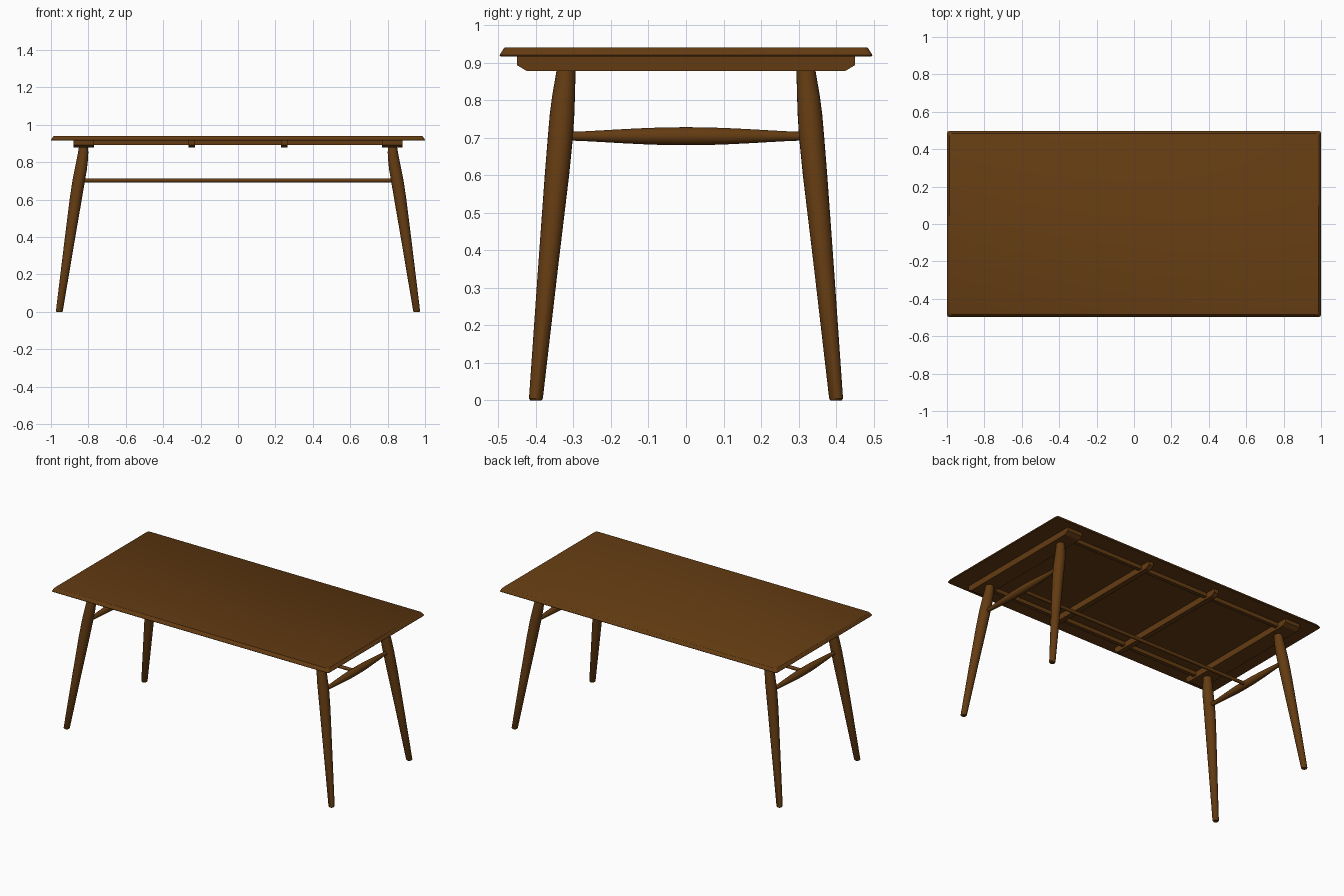
import bpy, bmesh, math

if "Cube" in bpy.data.objects:
    bpy.data.objects.remove(bpy.data.objects["Cube"])

wood = bpy.data.materials.new("dark brown wood")
wood.diffuse_color = (0.125, 0.044, 0.006, 1)
wood.use_nodes = True
wood.node_tree.nodes["Principled BSDF"].inputs["Base Color"].default_value = wood.diffuse_color


def loft(name, rings, smooth=False):
    """Skin a list of equal-length closed rings and cap both ends."""
    bm = bmesh.new()
    vs = [[bm.verts.new(p) for p in r] for r in rings]
    n = len(vs[0])
    for a, b in zip(vs, vs[1:]):
        for i in range(n):
            j = (i + 1) % n
            bm.faces.new((a[i], a[j], b[j], b[i]))
    bm.faces.new(vs[0][::-1])
    bm.faces.new(vs[-1])
    bmesh.ops.recalc_face_normals(bm, faces=bm.faces)
    me = bpy.data.meshes.new(name)
    bm.to_mesh(me)
    bm.free()
    me.materials.append(wood)
    ob = bpy.data.objects.new(name, me)
    bpy.context.collection.objects.link(ob)
    if smooth:
        bpy.ops.object.select_all(action='DESELECT')
        ob.select_set(True)
        bpy.context.view_layer.objects.active = ob
        bpy.ops.object.shade_smooth_by_angle(angle=math.radians(40))
    return ob


def circle(n=24):
    return [(math.cos(2 * math.pi * i / n), math.sin(2 * math.pi * i / n)) for i in range(n)]


def rounded_rect(hx, hy, z, r=0.012, n=4):
    pts = []
    for k, (sx, sy) in enumerate([(1, 1), (-1, 1), (-1, -1), (1, -1)]):
        for i in range(n + 1):
            a = math.pi / 2 * (k + i / n)
            pts.append((sx * (hx - r) + r * math.cos(a), sy * (hy - r) + r * math.sin(a), z))
    return pts


# Table top with an edge sloping in towards the top
loft("table_top", [rounded_rect(1 - d, 0.497 - d, z) for d, z in
                   [(0.002, 0.917), (0, 0.920), (0.010, 0.936), (0.014, 0.940)]], True)

# Cross battens with chamfered lower corners
for name, x, w in [("end_batten_left", -0.825, 0.108), ("end_batten_right", 0.825, 0.108),
                   ("middle_batten_left", -0.248, 0.034), ("middle_batten_right", 0.248, 0.034)]:
    prof = [(-0.45, 0.918), (-0.45, 0.893), (-0.425, 0.878),
            (0.425, 0.878), (0.45, 0.893), (0.45, 0.918)]
    loft(name, [[(x + s * w / 2, y, z) for y, z in prof] for s in (-1, 1)])

# Long rails under the top
for name, y in [("front_rail", -0.37), ("back_rail", 0.37)]:
    prof = [(-0.012, 0.892), (0.012, 0.892), (0.012, 0.918), (-0.012, 0.918)]
    loft(name, [[(x, y + dy, z) for dy, z in prof] for x in (-0.878, 0.878)])

# Splayed turned legs: z, x, y, radius
leg = [(0, 0.955, 0.400, 0.015), (0.005, 0.955, 0.400, 0.0185),
       (0.35, 0.905, 0.368, 0.0265), (0.60, 0.868, 0.344, 0.0325),
       (0.70, 0.852, 0.335, 0.0335), (0.76, 0.841, 0.3305, 0.0328),
       (0.81, 0.833, 0.3265, 0.0305), (0.85, 0.828, 0.3225, 0.0275),
       (0.88, 0.826, 0.320, 0.025)]
for fx, sx in [("left", -1), ("right", 1)]:
    for fy, sy in [("front", -1), ("back", 1)]:
        loft(f"{fy}_{fx}_leg", [[(sx * x + r * c, sy * y + r * s, z) for c, s in circle()]
                                for z, x, y, r in leg], True)

# Swelling side stretchers between the legs
for name, x in [("left_stretcher", -0.85), ("right_stretcher", 0.85)]:
    rings = []
    for i in range(17):
        t = -1 + i / 8
        r = 0.0115 + 0.0125 * math.cos(t * math.pi / 2) ** 1.3 if abs(t) < 1 else 0.0115
        rings.append([(x + r * c, 0.31 * t, 0.704 + r * s) for c, s in circle()])
    loft(name, rings, True)

# Long centre stretcher
loft("centre_stretcher", [[(x, 0.011 * c, 0.703 + 0.011 * s) for c, s in circle(16)]
                          for x in (-0.845, 0.845)], True)
